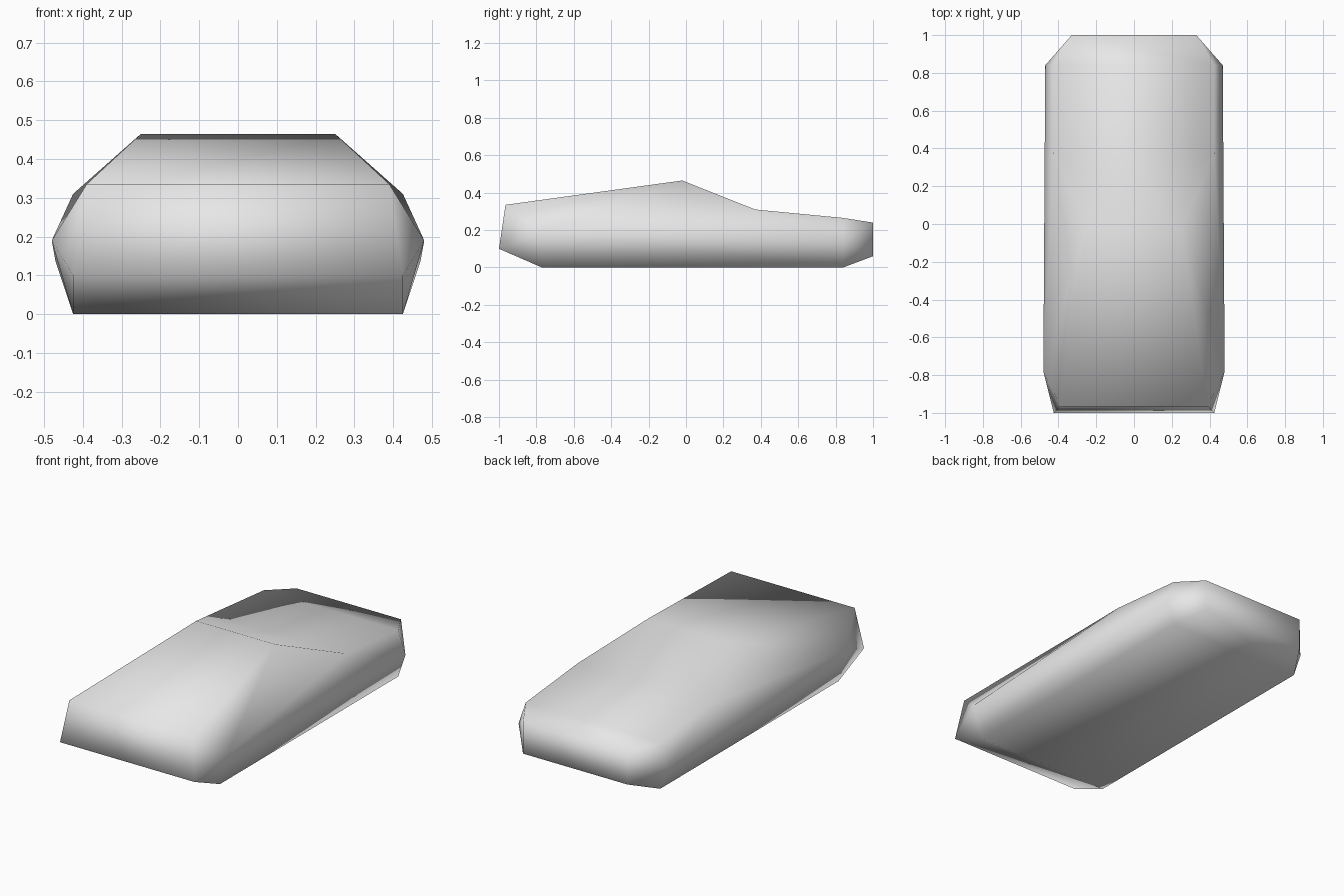
import bpy
import bmesh

cube = bpy.data.objects.get("Cube")
if cube:
    bpy.data.objects.remove(cube, do_unlink=True)

# One plain grey paint
paint = bpy.data.materials.new("light_grey")
paint.use_nodes = True
grey = (0.8, 0.8, 0.8, 1)
paint.diffuse_color = grey
paint.node_tree.nodes["Principled BSDF"].inputs["Base Color"].default_value = grey

# Corner points of the left half of the body
points = {
    "hood": (0.39, -0.965, 0.335),
    "roof": (0.25, -0.02, 0.465),
    "window": (0.425, 0.37, 0.31),
    "deck": (0.425, 0.84, 0.265),
    "tail_top": (0.33, 1.0, 0.24),
    "tail_low": (0.33, 1.0, 0.06),
    "floor_rear": (0.425, 0.84, 0),
    "floor_front": (0.425, -0.77, 0),
    "nose_low": (0.425, -1.0, 0.1),
    "waist_front": (0.48, -0.78, 0.19),
    "waist_rear": (0.47, 0.84, 0.135),
}

# Outline that runs around the body, from the hood over the roof and under the floor
outline = ["hood", "roof", "window", "deck", "tail_top", "tail_low",
           "floor_rear", "floor_front", "nose_low"]

# Outline edges that fan out from each waist corner
rear_fan = ["window", "deck", "tail_top", "tail_low", "floor_rear"]
front_fan = ["floor_rear", "floor_front", "nose_low", "hood", "roof", "window"]

bm = bmesh.new()
sides = []
for sign in (1, -1):
    side = {name: bm.verts.new((sign * x, y, z)) for name, (x, y, z) in points.items()}
    sides.append(side)
    for waist, fan in (("waist_rear", rear_fan), ("waist_front", front_fan)):
        for a, b in zip(fan, fan[1:]):
            bm.faces.new((side[a], side[b], side[waist]))
    # Side panels between the two waist corners
    for end in ("window", "floor_rear"):
        bm.faces.new((side[end], side["waist_front"], side["waist_rear"]))

# Panels across the body
left, right = sides
for a, b in zip(outline, outline[1:] + outline[:1]):
    bm.faces.new((left[a], left[b], right[b], right[a]))

bmesh.ops.recalc_face_normals(bm, faces=bm.faces[:])
for face in bm.faces:
    face.smooth = True

mesh = bpy.data.meshes.new("car_body")
bm.to_mesh(mesh)
bm.free()
mesh.materials.append(paint)
body = bpy.data.objects.new("car_body", mesh)
bpy.context.collection.objects.link(body)
